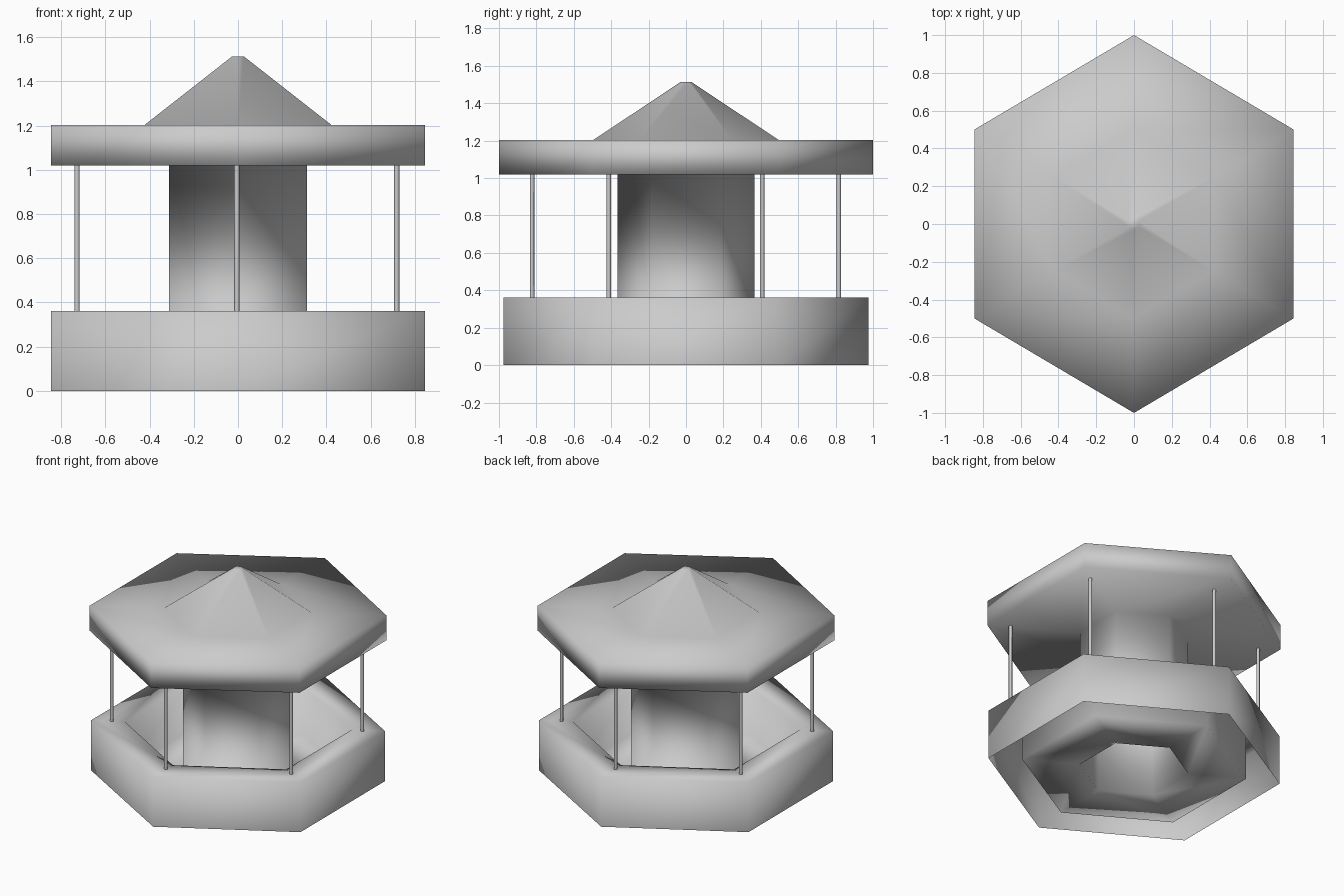
import bpy, bmesh, math

if "Cube" in bpy.data.objects:
    bpy.data.objects.remove(bpy.data.objects["Cube"])

SIDES = 6


def new_object(name, bm):
    mesh = bpy.data.meshes.new(name)
    bm.to_mesh(mesh)
    bm.free()
    for p in mesh.polygons:
        p.use_smooth = True
    obj = bpy.data.objects.new(name, mesh)
    bpy.context.collection.objects.link(obj)
    return obj


def hex_point(half_x, half_y, i):
    # hexagon with corners on the +y and -y axis
    a = math.radians(90) + i * math.tau / SIDES
    return half_x * math.cos(a) / math.cos(math.pi / 6), half_y * math.sin(a)


def hex_lathe(name, profile, cap_top=False):
    # joins stacked hexagonal rings (half width x, half width y, height)
    bm = bmesh.new()
    rings = [[bm.verts.new((*hex_point(hx, hy, i), z)) for i in range(SIDES)]
             for hx, hy, z in profile]
    for r0, r1 in zip(rings, rings[1:]):
        for i in range(SIDES):
            j = (i + 1) % SIDES
            bm.faces.new((r0[i], r0[j], r1[j], r1[i]))
    if cap_top:
        bm.faces.new(rings[-1])
    return new_object(name, bm)


# body: open skirt, rim, sunken floor, hollow column, roof slab, pointed cap
hex_lathe("pavilion_body", [
    (0.845, 0.976, 0.0),
    (0.845, 0.976, 0.362),
    (0.65, 0.75, 0.362),
    (0.65, 0.75, 0.015),
    (0.313, 0.367, 0.015),
    (0.313, 0.367, 1.02),
    (0.845, 1.0, 1.02),
    (0.845, 1.0, 1.203),
    (0.422, 0.497, 1.203),
    (0.026, 0.03, 1.513),
], cap_top=True)

# poles between the rim and the roof
for i in range(SIDES):
    x, y = hex_point(0.723, 0.82, i)
    bm = bmesh.new()
    bmesh.ops.create_cone(bm, cap_ends=True, segments=8,
                          radius1=0.012, radius2=0.012, depth=0.66)
    pole = new_object(f"pole_{i + 1}", bm)
    pole.location = (x - 0.005, y - 0.003, 0.691)
    bpy.context.view_layer.objects.active = pole
    pole.select_set(True)
    bpy.ops.object.shade_smooth_by_angle(angle=math.radians(50))
    pole.select_set(False)
